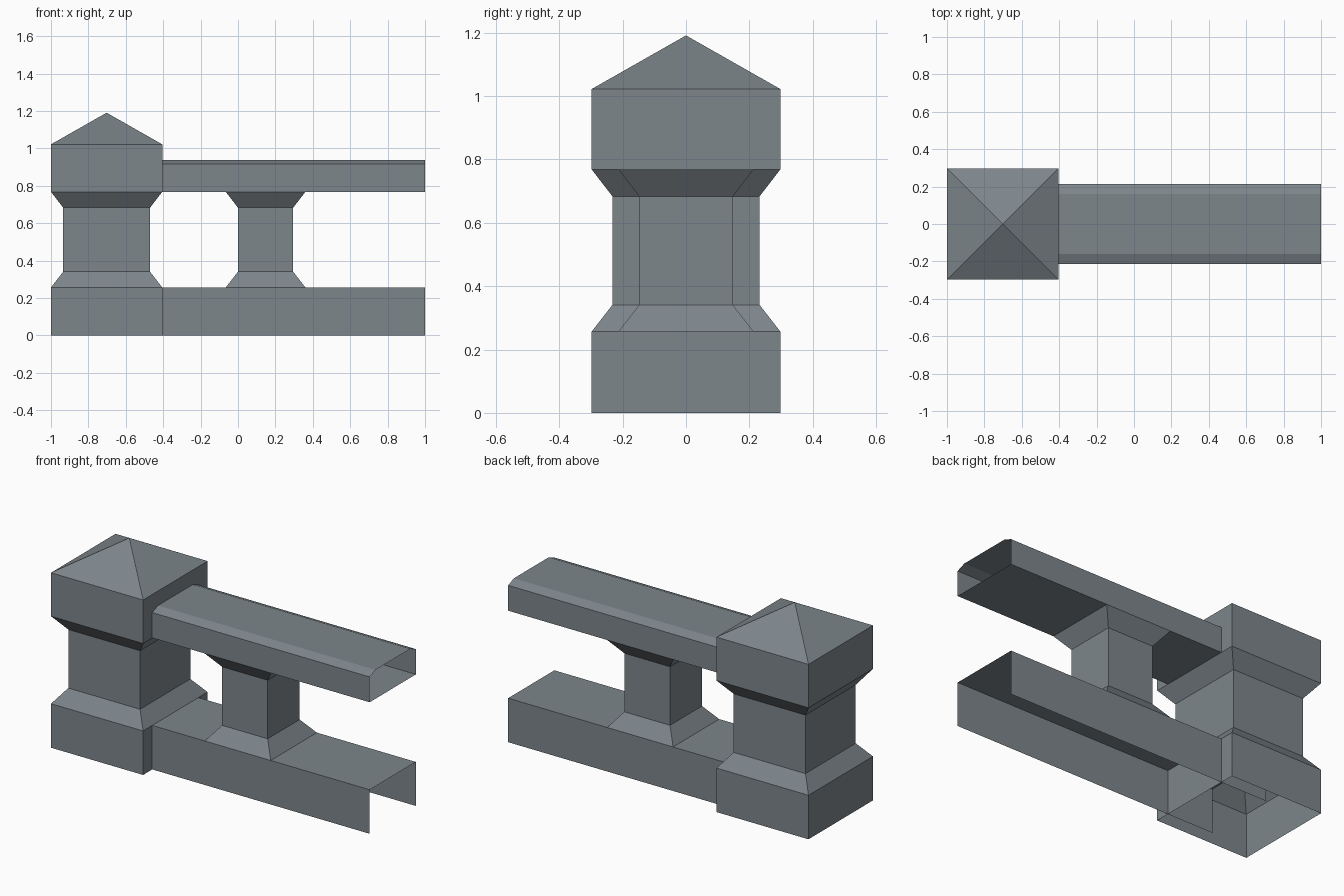
import bpy

if "Cube" in bpy.data.objects:
    bpy.data.objects.remove(bpy.data.objects["Cube"])

stone = bpy.data.materials.new("grey stone")
stone.diffuse_color = (0.205, 0.238, 0.258, 1)
stone.use_nodes = True
stone.node_tree.nodes["Principled BSDF"].inputs["Base Color"].default_value = stone.diffuse_color


def make(name, verts, faces):
    mesh = bpy.data.meshes.new(name)
    mesh.from_pydata(verts, [], faces)
    mesh.materials.append(stone)
    obj = bpy.data.objects.new(name, mesh)
    bpy.context.collection.objects.link(obj)
    return obj


def square_column(name, cx, profile, apex=None):
    """Stack square rings given as (half width, z); open ends unless an apex is given."""
    verts, faces = [], []
    for h, z in profile:
        verts += [(cx - h, -h, z), (cx + h, -h, z), (cx + h, h, z), (cx - h, h, z)]
    for r in range(len(profile) - 1):
        for i in range(4):
            a, b = r * 4 + i, r * 4 + (i + 1) % 4
            faces.append((a, b, b + 4, a + 4))
    if apex is not None:
        verts.append((cx, 0, apex))
        k = (len(profile) - 1) * 4
        faces += [(k + i, k + (i + 1) % 4, len(verts) - 1) for i in range(4)]
    return make(name, verts, faces)


def rail(name, x0, x1, section, closed):
    """Extrude a (y, z) cross-section along x, leaving the ends open."""
    n = len(section)
    verts = [(x, y, z) for x in (x0, x1) for y, z in section]
    faces = [(i, (i + 1) % n, n + (i + 1) % n, n + i) for i in range(n if closed else n - 1)]
    return make(name, verts, faces)


# Large end post with pyramid cap
P = 0.2975
square_column("end_post", -0.7025,
              [(P, 0), (P, 0.257), (0.232, 0.341), (0.232, 0.683), (P, 0.768), (P, 1.022)],
              apex=1.191)

# Small baluster between the rails
W = 0.213
square_column("baluster", 0.1475,
              [(W, 0.257), (0.1475, 0.341), (0.1475, 0.683), (W, 0.768)])

# Base rail: open underneath, runs into the post
rail("base_rail", -0.7025, 1.0, [(W, 0), (W, 0.257), (-W, 0.257), (-W, 0)], False)

# Handrail with chamfered top edges
rail("handrail", -0.7025, 1.0,
     [(W, 0.768), (W, 0.916), (0.16, 0.937), (-0.16, 0.937), (-W, 0.916), (-W, 0.768)], True)
